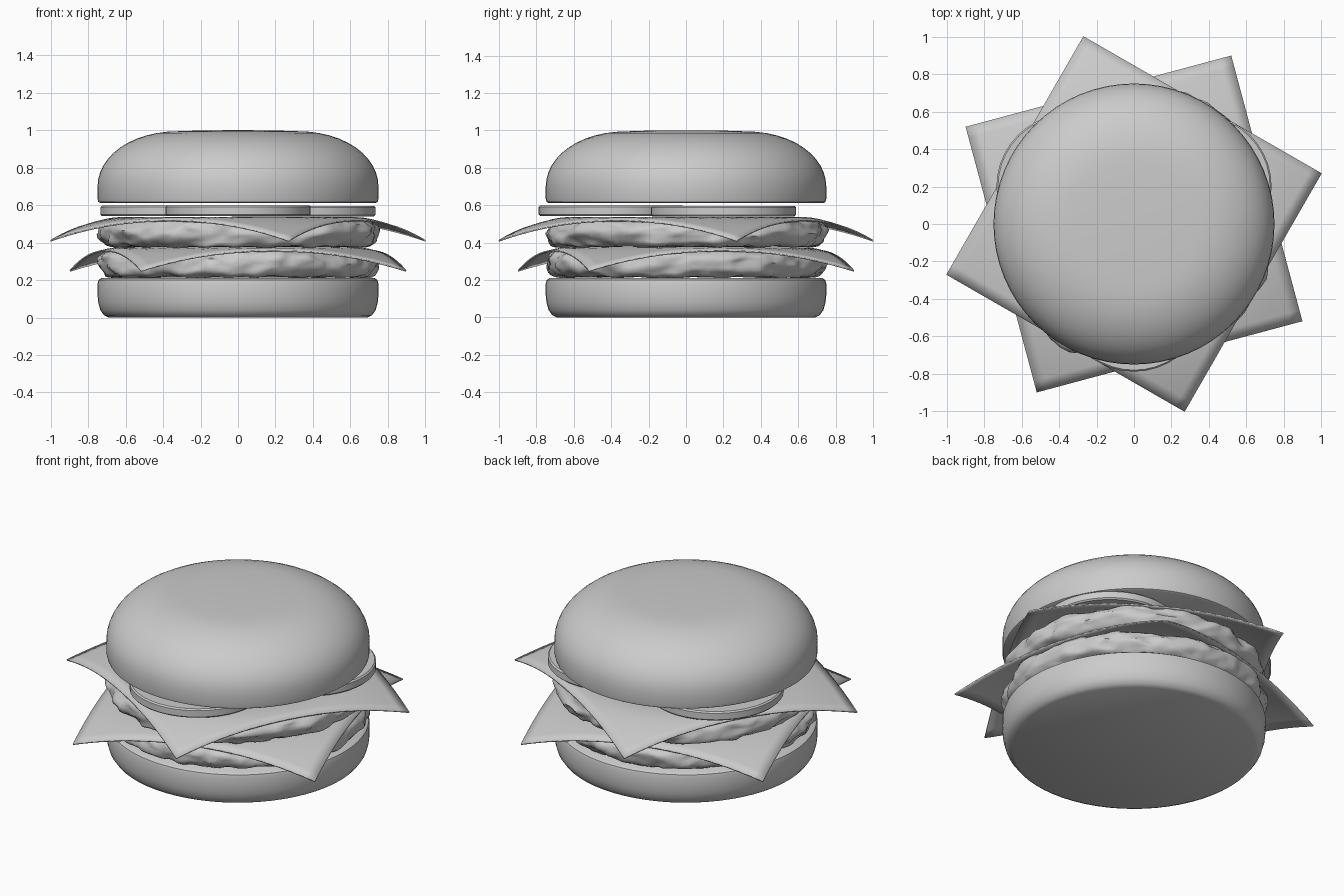
import bpy, bmesh, math
from mathutils import Vector, noise

if "Cube" in bpy.data.objects:
    bpy.data.objects.remove(bpy.data.objects["Cube"])


def finish(name, bm, angle=40):
    bmesh.ops.recalc_face_normals(bm, faces=bm.faces)
    me = bpy.data.meshes.new(name)
    bm.to_mesh(me)
    bm.free()
    ob = bpy.data.objects.new(name, me)
    bpy.context.collection.objects.link(ob)
    bpy.ops.object.select_all(action='DESELECT')
    ob.select_set(True)
    bpy.context.view_layer.objects.active = ob
    bpy.ops.object.shade_smooth_by_angle(angle=math.radians(angle))
    return ob


def lathe(profile, steps, centre=(0, 0)):
    """Closed solid of revolution from (radius, z) points, capped at both ends."""
    bm = bmesh.new()
    rings = []
    for r, z in profile:
        rings.append([bm.verts.new((centre[0] + r * math.cos(2 * math.pi * i / steps),
                                    centre[1] + r * math.sin(2 * math.pi * i / steps), z))
                      for i in range(steps)])
    for a, b in zip(rings, rings[1:]):
        for i in range(steps):
            j = (i + 1) % steps
            bm.faces.new((a[i], a[j], b[j], b[i]))
    bm.faces.new(rings[0])
    bm.faces.new(rings[-1])
    return bm


# Buns
finish("bottom_bun", lathe([(0.69, 0), (0.715, 0.012), (0.735, 0.04), (0.746, 0.08),
                            (0.75, 0.12), (0.75, 0.18), (0.745, 0.2), (0.73, 0.21)], 64))

crown = [(0.735, 0.612), (0.746, 0.618), (0.75, 0.635)]
for k in range(13):
    t = math.radians(90 * k / 12)
    crown.append((0.31 + 0.44 * math.cos(t) ** 0.94, 0.70 + 0.295 * math.sin(t)))
crown += [(0.2, 0.999), (0.08, 1.0)]
finish("top_bun", lathe(crown, 64))


# Patties: rounded discs with a lumpy rim
def patty(name, z0, z1, seed):
    mid, half = (z0 + z1) / 2, (z1 - z0) / 2
    prof = [(0.45, z0), (0.6, z0)]
    for k in range(15):
        t = math.radians(-90 + 180 * k / 14)
        prof.append((0.66 + 0.085 * math.cos(t) ** 0.7 if abs(t) < 1.57 else 0.66,
                     mid + half * math.sin(t)))
    prof += [(0.6, z1), (0.45, z1)]
    bm = lathe(prof, 160)
    for v in bm.verts:
        r = v.co.xy.length
        if r > 0.61:
            p = Vector((v.co.x * 7, v.co.y * 7, v.co.z * 14)) + Vector((seed, 0, 0))
            n = noise.noise(p) * 0.03 + noise.noise(p * 2.3) * 0.016
            v.co.xy *= (r + n) / r
            v.co.z += noise.noise(p * 1.3 + Vector((0, 9, 0))) * 0.014
    finish(name, bm, 60)


patty("lower_patty", 0.215, 0.362, 3.0)
patty("upper_patty", 0.378, 0.522, 17.0)


# Cheese slices: square sheets whose corners droop past the patty
def cheese(name, z, corner_deg):
    bm = bmesh.new()
    bmesh.ops.create_grid(bm, x_segments=24, y_segments=24, size=0.733)
    turn = math.radians(corner_deg - 45)
    c, s = math.cos(turn), math.sin(turn)
    for v in bm.verts:
        x, y = v.co.xy
        r = v.co.xy.length
        drop = 0.122 * (max(0, r - 0.65) / 0.386) ** 1.35
        v.co = (x * c - y * s, x * s + y * c, z - drop)
    ob = finish(name, bm)
    mod = ob.modifiers.new("thickness", 'SOLIDIFY')
    mod.thickness = 0.008
    mod.offset = 0


cheese("lower_cheese", 0.371, 60)
cheese("upper_cheese", 0.532, 15.1)

# Three overlapping tomato slices
for i, deg in enumerate((30, 150, 270)):
    a = math.radians(deg)
    z0, z1 = 0.540 + i * 0.001, 0.596 + i * 0.001
    finish(f"tomato_slice_{i + 1}",
           lathe([(0.33, z0), (0.38, z0), (0.388, z0 + 0.008),
                  (0.388, z1 - 0.008), (0.38, z1), (0.33, z1)], 40,
                 (0.4 * math.cos(a), 0.4 * math.sin(a))))
